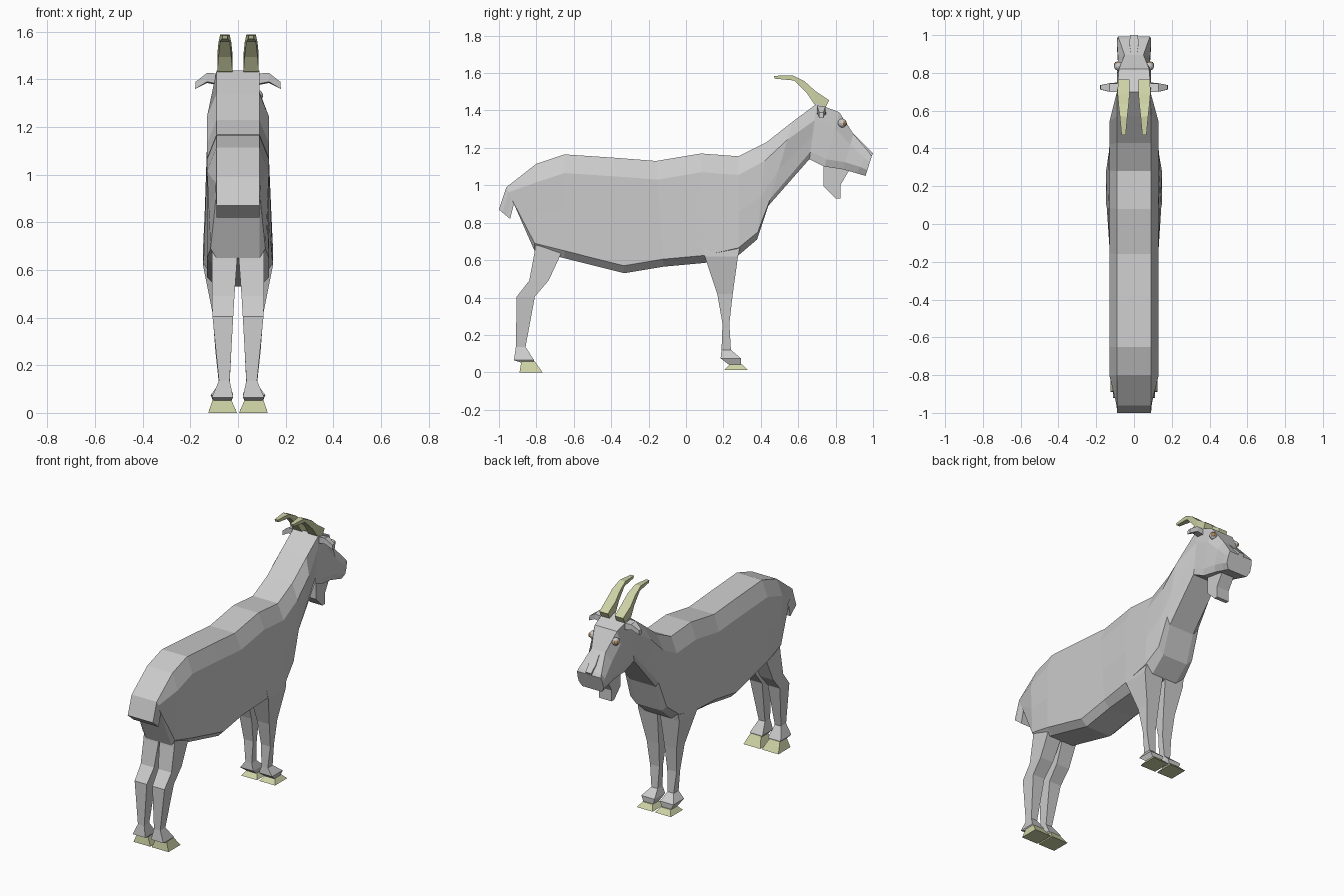
import bpy, bmesh
from mathutils import Vector


def material(name, rgb):
    m = bpy.data.materials.new(name)
    m.diffuse_color = (*rgb, 1)
    return m


HORN = material("horn_cream", (0.62, 0.65, 0.38))
IRIS = material("iris_brown", (0.45, 0.25, 0.1))


def loft(name, rings, mat=None, mirror=False):
    """Skin a run of equal-sized point rings and cap both ends."""
    bm = bmesh.new()
    vs = [[bm.verts.new(p) for p in r] for r in rings]
    n = len(vs[0])
    for a, b in zip(vs, vs[1:]):
        for i in range(n):
            j = (i + 1) % n
            bm.faces.new((a[i], a[j], b[j], b[i]))
    bm.faces.new(vs[0])
    bm.faces.new(vs[-1])
    return finish(name, bm, mat, mirror)


def finish(name, bm, mat=None, mirror=False):
    bmesh.ops.recalc_face_normals(bm, faces=bm.faces[:])
    me = bpy.data.meshes.new(name)
    bm.to_mesh(me)
    bm.free()
    ob = bpy.data.objects.new(name, me)
    bpy.context.collection.objects.link(ob)
    if mat:
        me.materials.append(mat)
    if mirror:
        ob.modifiers.new("Mirror", 'MIRROR').use_axis[0] = True
    return ob


def trunk_ring(yt, zt, yb, zb, wt, wm, wl, wb=0.09):
    """Ten-sided section slung between a top point and a bottom point."""
    top, bot = Vector((0, yt, zt)), Vector((0, yb, zb))
    d = (top - bot).length
    f1, f2 = min(0.1 / d, 0.3), min(0.04 / d, 0.3)
    levels = ((0, wt), (f1, wm), ((f1 + 1 - f2) / 2, (wm + wl) / 2), (1 - f2, wl), (1, wb))
    half = [top.lerp(bot, f) + Vector((w, 0, 0)) for f, w in levels]
    return half + [Vector((-p.x, p.y, p.z)) for p in reversed(half)]


def box_ring(z, y0, y1, x0, x1):
    return [(x0, y0, z), (x1, y0, z), (x1, y1, z), (x0, y1, z)]


# Body, from tail tip to top of neck
loft("body", [trunk_ring(*s) for s in (
    (-1.0, 0.87, -0.94, 0.82, .09, .09, .09),
    (-0.96, 0.99, -0.92, 0.90, .09, .095, .09),
    (-0.80, 1.115, -0.81, 0.65, .09, .13, .115),
    (-0.65, 1.165, -0.65, 0.61, .09, .13, .13),
    (-0.38, 1.147, -0.33, 0.53, .09, .13, .13),
    (-0.16, 1.13, -0.12, 0.565, .09, .13, .13),
    (0.08, 1.17, 0.10, 0.585, .09, .13, .145),
    (0.28, 1.155, 0.28, 0.625, .09, .13, .148),
    (0.43, 1.23, 0.38, 0.71, .09, .13, .13),
    (0.57, 1.34, 0.44, 0.89, .09, .13, .12),
    (0.70, 1.437, 0.66, 1.14, .09, .09, .09))])

# Head
loft("head", [trunk_ring(*s) for s in (
    (0.70, 1.437, 0.66, 1.14, .09, .09, .09),
    (0.82, 1.39, 0.74, 1.10, .08, .09, .09, .08),
    (0.895, 1.275, 0.84, 1.085, .05, .085, .085, .07),
    (0.98, 1.175, 0.91, 1.065, .08, .09, .09, .07),
    (0.993, 1.155, 0.96, 1.05, .085, .09, .09, .07))])

# Nose bridge and lips
loft("nose", [[(-.012, .88, 1.29), (.012, .88, 1.29), (.012, .87, 1.26), (-.012, .87, 1.26)],
              [(-.025, .96, 1.21), (.025, .96, 1.21), (.025, .93, 1.17), (-.025, .93, 1.17)],
              [(-.02, 1.0, 1.17), (.02, 1.0, 1.17), (.02, .98, 1.13), (-.02, .98, 1.13)]])

# Beard
beard = ((0.735, 1.11), (0.735, 0.995), (0.80, 0.93), (0.825, 0.93), (0.825, 1.0), (0.875, 1.085))
loft("beard", [[(x, y, z) for y, z in beard] for x in (-.045, .045)])

# Ears
loft("ears", [
    [(.08, .70, 1.425), (.08, .745, 1.415), (.08, .75, 1.375), (.08, .70, 1.38)],
    [(.13, .70, 1.427), (.13, .745, 1.42), (.13, .745, 1.385), (.13, .70, 1.39)],
    [(.178, .712, 1.39), (.178, .735, 1.39), (.18, .735, 1.36), (.18, .712, 1.36)]], mirror=True)

# Horns: top edge and bottom edge of a sweeping taper
horn = ((0.765, 1.455, 0.74, 1.405, .03), (0.69, 1.505, 0.685, 1.435, .032),
        (0.635, 1.555, 0.645, 1.495, .027), (0.57, 1.588, 0.58, 1.56, .02),
        (0.47, 1.585, 0.475, 1.57, .011))
loft("horns", [[(.055 - w, yt, zt), (.055 + w, yt, zt), (.055 + w, yb, zb), (.055 - w, yb, zb)]
               for yt, zt, yb, zb, w in horn], HORN, True)

# Eyes with a small iris
for name, x, y, r, mat in (("eyes", .082, .835, .024, None), ("irises", .09, .844, .016, IRIS)):
    bm = bmesh.new()
    bmesh.ops.create_uvsphere(bm, u_segments=10, v_segments=6, radius=r)
    bmesh.ops.translate(bm, verts=bm.verts[:], vec=(x, y, 1.332))
    finish(name, bm, mat, True)

# Legs
loft("front_legs", [box_ring(*s) for s in (
    (0.72, .08, .30, .015, .14),
    (0.62, .10, .278, .01, .147),
    (0.42, .167, .25, .02, .107),
    (0.26, .195, .232, .028, .095),
    (0.12, .19, .24, .035, .08),
    (0.075, .185, .293, .02, .115),
    (0.04, .23, .293, .03, .10))], mirror=True)
loft("hind_legs", [box_ring(*s) for s in (
    (0.72, -.80, -.62, .01, .11),
    (0.64, -.81, -.665, .004, .11),
    (0.49, -.838, -.735, .015, .11),
    (0.405, -.905, -.808, .02, .107),
    (0.135, -.91, -.858, .035, .08),
    (0.065, -.92, -.812, .02, .11),
    (0.05, -.875, -.812, .03, .10))], mirror=True)

# Hooves
loft("front_hooves", [box_ring(.042, .235, .30, .03, .10), box_ring(.012, .205, .33, .008, .122)], HORN, True)
loft("hind_hooves", [box_ring(.06, -.88, -.81, .03, .105), box_ring(0, -.89, -.767, .005, .125)], HORN, True)
